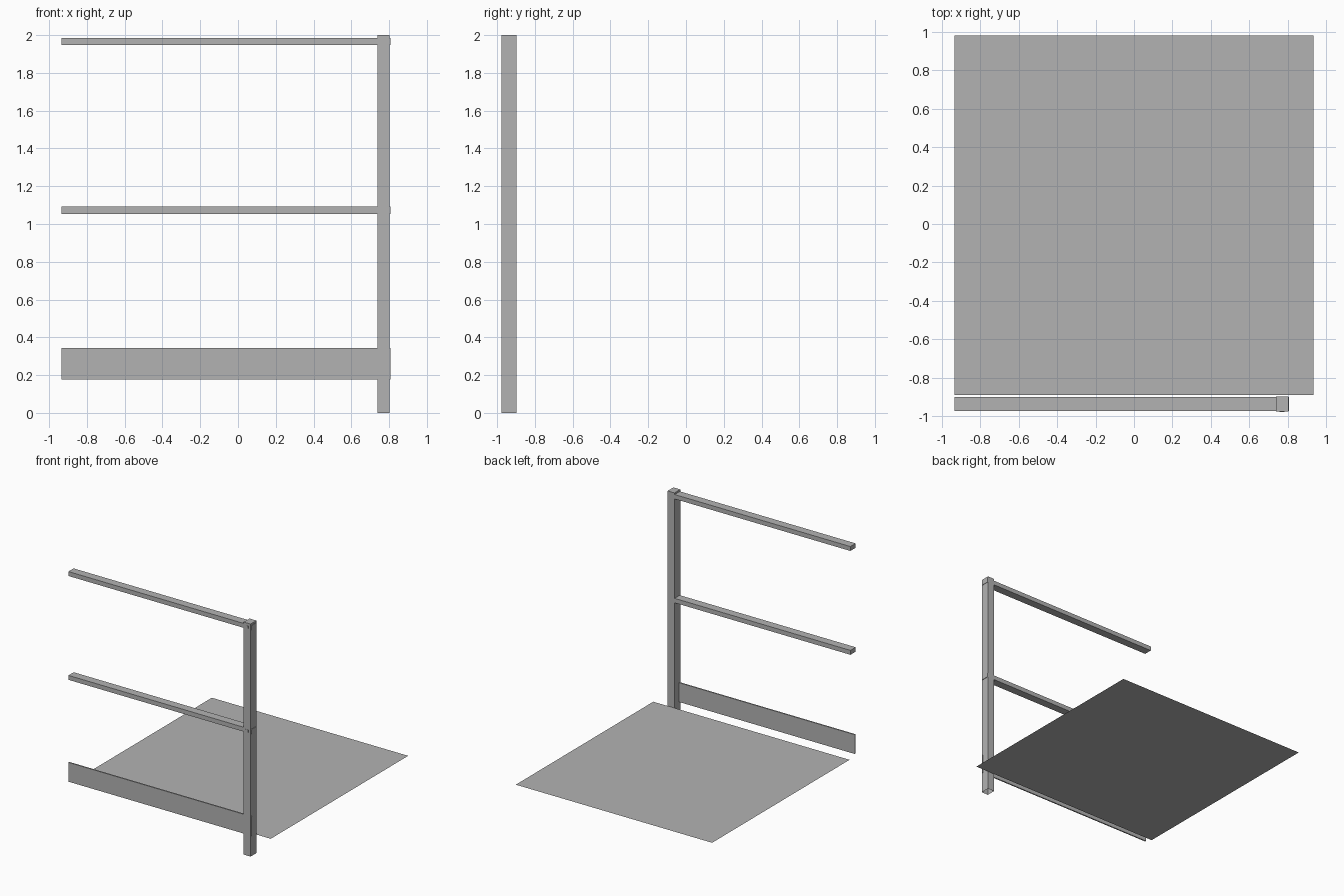
import bpy
import bmesh
from mathutils import Vector

if "Cube" in bpy.data.objects:
    bpy.data.objects.remove(bpy.data.objects["Cube"], do_unlink=True)

grey = bpy.data.materials.new("plain grey")
grey.use_nodes = True
grey.diffuse_color = (0.45, 0.45, 0.45, 1)
grey.node_tree.nodes["Principled BSDF"].inputs["Base Color"].default_value = grey.diffuse_color


def finish(name, bm):
    mesh = bpy.data.meshes.new(name)
    bm.to_mesh(mesh)
    bm.free()
    mesh.materials.append(grey)
    obj = bpy.data.objects.new(name, mesh)
    bpy.context.collection.objects.link(obj)
    return obj


def box(name, low, high, open_bottom=False):
    """Axis-aligned box between two corners."""
    low, high = Vector(low), Vector(high)
    bm = bmesh.new()
    bmesh.ops.create_cube(bm, size=1)
    bmesh.ops.scale(bm, vec=high - low, verts=bm.verts)
    bmesh.ops.translate(bm, vec=(low + high) / 2, verts=bm.verts)
    if open_bottom:
        bm.normal_update()
        under = [f for f in bm.faces if f.normal.z < -0.9]
        bmesh.ops.delete(bm, geom=under, context='FACES')
    return finish(name, bm)


LEFT_END, RIGHT_END = -0.934, 0.807
FRONT, BACK = -0.976, -0.897

# Hollow upright
box("post", (0.738, FRONT, 0), (0.803, BACK, 2), open_bottom=True)

# Handrail and knee rail, each with a bolt on the post front
for name, z in (("top_rail", 1.966), ("middle_rail", 1.073)):
    box(name, (LEFT_END, FRONT + 0.005, z - 0.019), (RIGHT_END, BACK - 0.003, z + 0.019))
    box(name + "_bolt", (0.756, FRONT - 0.002, z - 0.011), (0.782, FRONT + 0.005, z + 0.011))

# Toe board
box("toe_board", (LEFT_END, FRONT + 0.005, 0.178), (RIGHT_END, FRONT + 0.016, 0.344))

# Thin floor sheet
bm = bmesh.new()
bmesh.ops.create_grid(bm, x_segments=1, y_segments=1, size=0.934)
bmesh.ops.translate(bm, vec=(0, 0.045, 0.155), verts=bm.verts)
finish("floor_sheet", bm)
